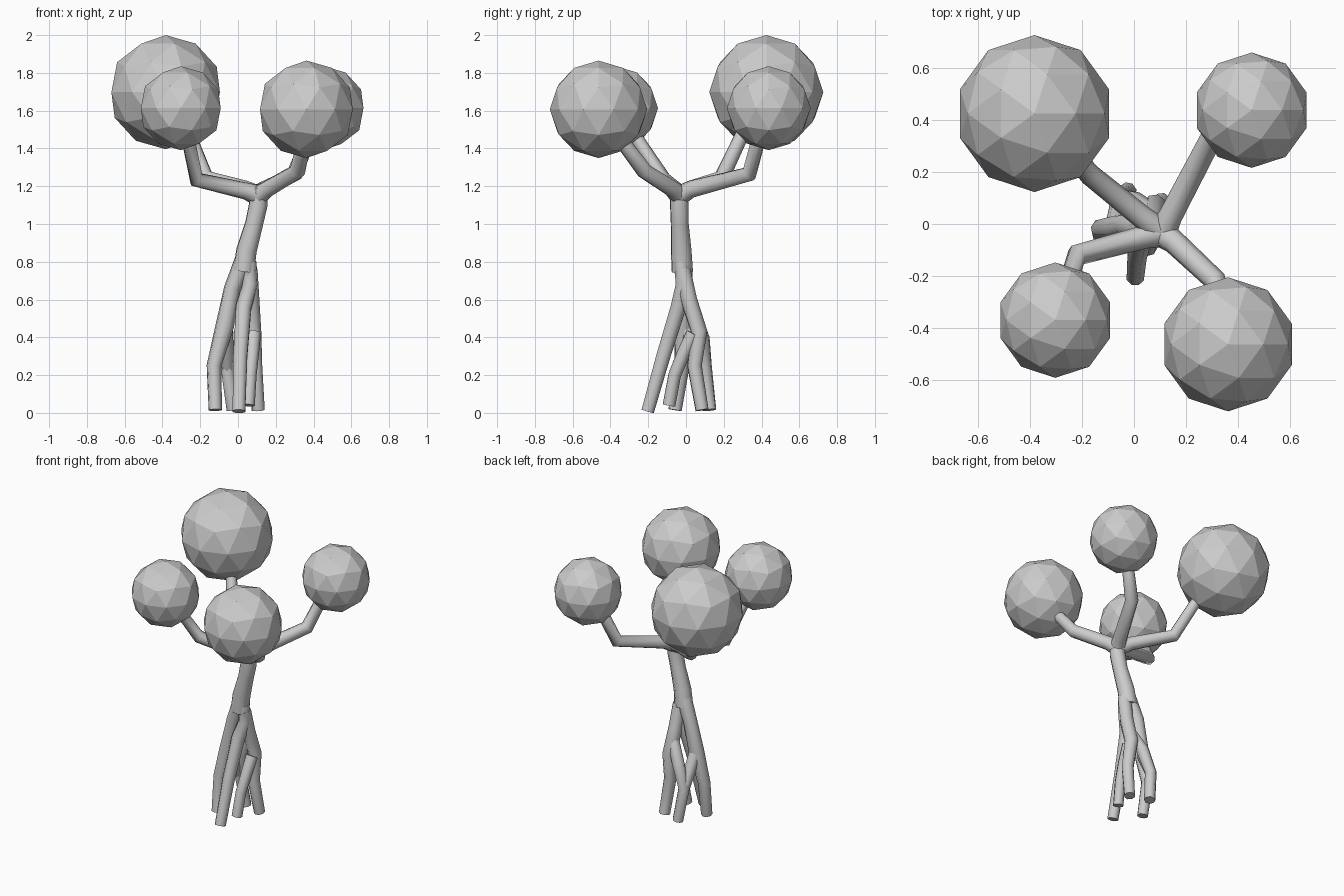
import bpy


def limb(name, pts):
    """Smooth eight-sided tube through (x, y, z, radius) points."""
    cu = bpy.data.curves.new(name, 'CURVE')
    cu.dimensions = '3D'
    cu.bevel_depth = 1.0
    cu.bevel_resolution = 2
    cu.use_fill_caps = True
    sp = cu.splines.new('POLY')
    sp.points.add(len(pts) - 1)
    for p, (x, y, z, r) in zip(sp.points, pts):
        p.co = (x, y, z, 1)
        p.radius = r
    ob = bpy.data.objects.new(name, cu)
    bpy.context.collection.objects.link(ob)
    bpy.ops.object.select_all(action='DESELECT')
    ob.select_set(True)
    bpy.context.view_layer.objects.active = ob
    bpy.ops.object.convert(target='MESH')
    bpy.ops.object.shade_smooth_by_angle(angle=0.9)


def foliage(name, loc, r):
    """Faceted ball of leaves."""
    bpy.ops.mesh.primitive_ico_sphere_add(subdivisions=2, radius=r, location=loc)
    bpy.context.object.name = name


# Foliage balls
foliage("foliage_back_left", (-0.383, 0.425, 1.698), 0.302)
foliage("foliage_back_right", (0.453, 0.438, 1.613), 0.222)
foliage("foliage_front_left", (-0.303, -0.37, 1.613), 0.222)
foliage("foliage_front_right", (0.362, -0.463, 1.607), 0.258)

# Trunk up to the fork
limb("trunk", [(0.03, -0.02, 0.75, 0.06), (0.045, -0.025, 0.86, 0.057),
               (0.085, -0.033, 1.0, 0.05), (0.107, -0.035, 1.1, 0.052),
               (0.11, -0.035, 1.19, 0.05)])

# Branches from the fork into each ball
fork = (0.107, -0.035, 1.15, 0.055)
limb("branch_back_left", [fork, (0.04, 0.02, 1.185, 0.045),
                          (-0.17, 0.19, 1.245, 0.042), (-0.27, 0.31, 1.5, 0.036)])
limb("branch_back_right", [fork, (0.14, 0.03, 1.185, 0.046),
                           (0.30, 0.335, 1.265, 0.043), (0.38, 0.39, 1.47, 0.038)])
limb("branch_front_left", [fork, (0.04, -0.05, 1.175, 0.045),
                           (-0.22, -0.12, 1.235, 0.042), (-0.27, -0.28, 1.48, 0.036)])
limb("branch_front_right", [fork, (0.155, -0.07, 1.185, 0.046),
                            (0.315, -0.22, 1.28, 0.043), (0.352, -0.34, 1.44, 0.038)])

# Main root strands, from trunk to ground
limb("root_front", [(0.06, -0.025, 0.8, 0.04), (0.065, -0.015, 0.68, 0.042),
                    (0.03, -0.04, 0.56, 0.044), (0.012, -0.12, 0.3, 0.04),
                    (0.005, -0.203, 0.008, 0.036)])
limb("root_left", [(0.035, -0.02, 0.82, 0.05), (-0.03, -0.005, 0.66, 0.045),
                   (-0.07, -0.015, 0.46, 0.05), (-0.127, -0.02, 0.25, 0.04),
                   (-0.12, -0.058, 0.015, 0.036)])
limb("root_right", [(0.06, -0.02, 0.76, 0.045), (0.07, 0.015, 0.6, 0.045),
                    (0.08, 0.07, 0.43, 0.045), (0.09, 0.045, 0.25, 0.04),
                    (0.107, 0.085, 0.015, 0.036)])
# Side strands that split off lower down
limb("root_back", [(0.07, 0.04, 0.52, 0.04), (0.0, 0.085, 0.39, 0.042),
                   (-0.055, 0.1, 0.24, 0.038), (-0.025, 0.125, 0.015, 0.036)])
limb("root_back_link", [(-0.07, -0.01, 0.46, 0.042), (-0.06, 0.05, 0.33, 0.038),
                        (-0.055, 0.1, 0.23, 0.034)])
limb("root_small", [(0.082, 0.04, 0.42, 0.04), (0.075, -0.015, 0.31, 0.036),
                    (0.065, -0.06, 0.2, 0.034), (0.055, -0.09, 0.04, 0.034)])
